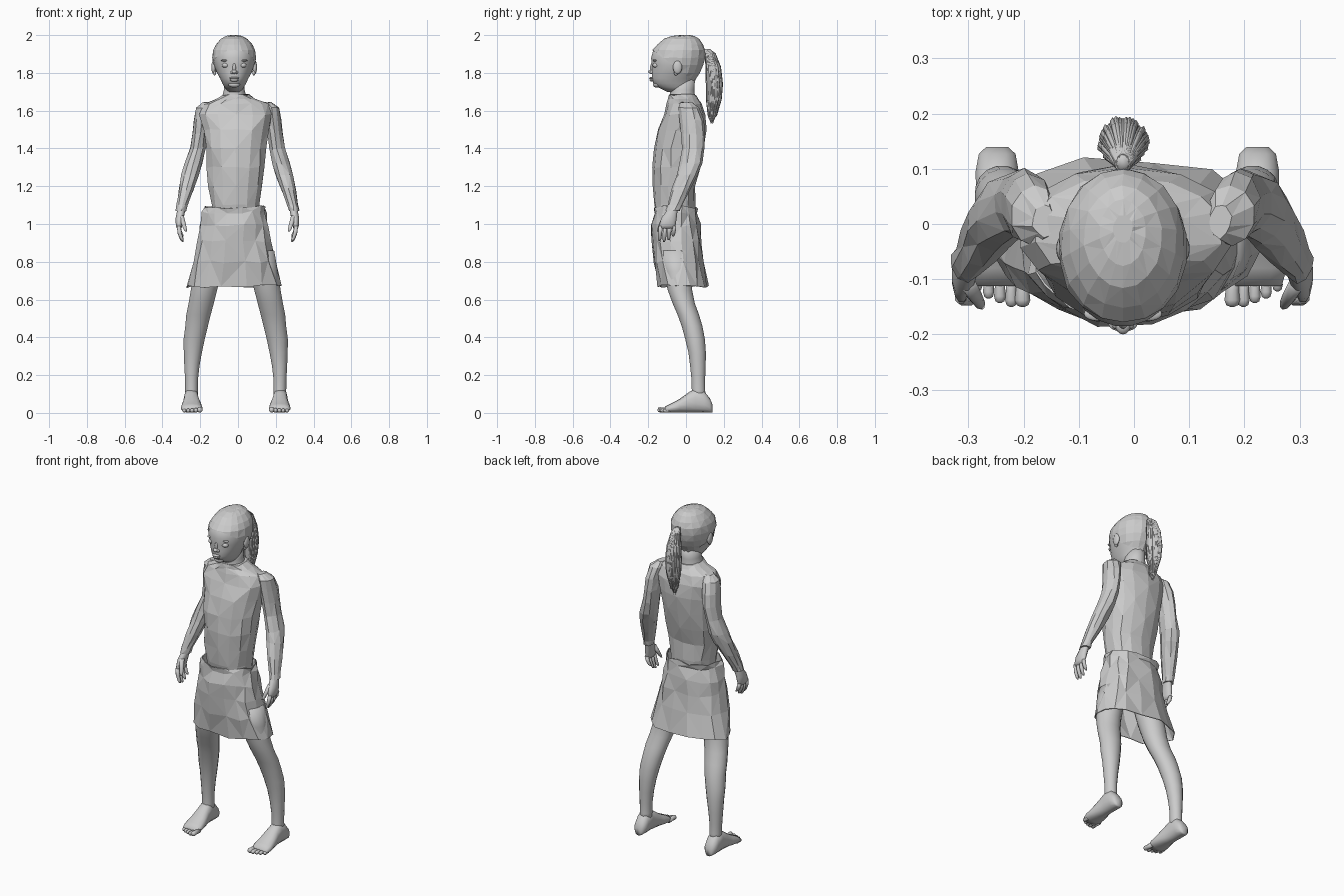
import bpy, bmesh, math, random
from mathutils import Vector

random.seed(4)
CX = -0.02          # head and torso sit slightly left of centre


def finish(name, bm, smooth=False, sub=0):
    bmesh.ops.recalc_face_normals(bm, faces=bm.faces)
    me = bpy.data.meshes.new(name)
    bm.to_mesh(me)
    bm.free()
    ob = bpy.data.objects.new(name, me)
    bpy.context.collection.objects.link(ob)
    if smooth:
        me.polygons.foreach_set("use_smooth", [True] * len(me.polygons))
    if sub:
        ob.modifiers.new("round", "SUBSURF").levels = sub
        ob.modifiers["round"].render_levels = sub
    return ob


def loft(bm, rings, n=12, axis="z", jitter=0, caps=True, power=1.0, tri=False):
    """Rings of (t, cx, c2, rx, r2) stacked along z or y."""
    loops = []
    for t, cx, c2, rx, r2 in rings:
        loop = []
        for i in range(n):
            a = 2 * math.pi * (i + 0.5) / n
            c, s = math.cos(a), math.sin(a)
            u = cx + rx * math.copysign(abs(c) ** power, c)
            v = c2 + r2 * math.copysign(abs(s) ** power, s)
            p = Vector((u, v, t) if axis == "z" else (u, t, v))
            p += Vector([random.uniform(-jitter, jitter) for _ in range(3)])
            loop.append(bm.verts.new(p))
        loops.append(loop)
    for k, (A, B) in enumerate(zip(loops, loops[1:])):
        for i in range(n):
            j = (i + 1) % n
            q = (A[i], A[j], B[j], B[i])
            if tri:
                o = (i + k) % 2
                bm.faces.new((q[o], q[o + 1], q[o + 2]))
                bm.faces.new((q[o], q[o + 2], q[(o + 3) % 4]))
            else:
                bm.faces.new(q)
    if caps:
        bm.faces.new(loops[0])
        bm.faces.new(loops[-1])
    return bm


def span(rows, cx):
    """Rows of (z, half width, front y, back y) into loft rings."""
    return [(z, cx, (f + b) / 2, rx, (b - f) / 2) for z, rx, f, b in rows]


def ball(name, loc, size):
    bm = bmesh.new()
    bmesh.ops.create_uvsphere(bm, u_segments=16, v_segments=10, radius=1)
    for v in bm.verts:
        v.co = Vector(loc) + Vector(a * b for a, b in zip(v.co, size))
    return finish(name, bm, True)


# head and neck
head = [(1.70, .035, -.10, .02), (1.725, .052, -.15, .03), (1.745, .064, -.174, .035),
        (1.77, .075, -.182, .047), (1.80, .092, -.182, .068), (1.84, .106, -.182, .086),
        (1.88, .112, -.186, .095), (1.92, .108, -.174, .095), (1.95, .092, -.148, .083),
        (1.975, .066, -.112, .063), (1.99, .037, -.07, .038), (1.995, .012, -.03, .01)]
finish("head", loft(bmesh.new(), span(head, CX), 24), True)
neck = [(1.63, .08, -.09, .055), (1.67, .066, -.088, .05), (1.71, .056, -.085, .045), (1.78, .052, -.09, .05)]
finish("neck", loft(bmesh.new(), span(neck, CX), 16), True)

# face
ball("nose_tip", (CX, -.183, 1.806), (.014, .017, .011))
ball("nose_bridge", (CX, -.179, 1.826), (.009, .011, .026))
ball("upper_lip", (CX, -.182, 1.772), (.026, .013, .007))
ball("lower_lip", (CX, -.18, 1.762), (.022, .013, .008))
ball("chin", (CX, -.155, 1.738), (.03, .02, .016))
for s in (-1, 1):
    ball("eye", (CX + s * .045, -.157, 1.84), (.02, .02, .014))
    ball("brow", (CX + s * .045, -.163, 1.866), (.026, .013, .006))
    ball("nostril", (CX + s * .012, -.18, 1.803), (.009, .011, .008))
    ball("ear", (CX + s * .109, -.045, 1.83), (.012, .024, .036))
    ball("ear_lobe", (CX + s * .104, -.052, 1.80), (.008, .012, .014))

# pulled-back hair: a grown copy of the head cut by a slanted hairline
cap = [(z + .005 * (z > 1.95), rx + .005, f - .005, b + .006) for z, rx, f, b in head]
bm = loft(bmesh.new(), span(cap, CX), 18, jitter=.0015, tri=True)
bmesh.ops.bisect_plane(bm, geom=bm.verts[:] + bm.edges[:] + bm.faces[:], clear_inner=True,
                       plane_co=(0, -.17, 1.915), plane_no=(0, .6, .8))
finish("hair_cap", bm)

# ponytail core and strands
tail = [(1.925, .012, .095, .125), (1.90, .022, .105, .152), (1.83, .034, .11, .178), (1.74, .04, .112, .188),
        (1.66, .034, .112, .182), (1.58, .018, .118, .16), (1.54, .005, .13, .142)]
finish("ponytail", loft(bmesh.new(), span(tail, CX), 12), True)
cu = bpy.data.curves.new("ponytail_strands", "CURVE")
cu.dimensions, cu.bevel_depth, cu.bevel_resolution = "3D", .006, 0
for i in range(44):
    a = 2 * math.pi * i / 44
    g = random.uniform(.92, 1.1)
    sp = cu.splines.new("POLY")
    rows = span(tail, CX)
    sp.points.add(len(rows) - 1)
    for k, (z, x, y, rx, ry) in enumerate(rows):
        h = 1 if k == 0 else g
        low = random.uniform(-.012, .03) if k > 4 else 0
        sp.points[k].co = (x + rx * h * math.cos(a), y + ry * h * math.sin(a), z + low, 1)
        sp.points[k].radius = (.5, .8, 1, 1, .9, .6, .15)[k]
ob = bpy.data.objects.new("ponytail_strands", cu)
bpy.context.collection.objects.link(ob)
bpy.context.view_layer.objects.active = ob
ob.select_set(True)
bpy.ops.object.convert(target="MESH")

# shirt body, faceted
shirt = [(1.05, .125, -.16, .045), (1.10, .131, -.168, .05), (1.20, .145, -.174, .052), (1.30, .155, -.176, .075),
         (1.40, .162, -.174, .098), (1.50, .175, -.152, .106), (1.58, .195, -.12, .10),
         (1.635, .17, -.10, .085), (1.66, .105, -.095, .068), (1.685, .072, -.09, .052)]
finish("shirt", loft(bmesh.new(), span(shirt, CX + .008), 14, jitter=.005, power=.88, tri=True))

# skirt, faceted and open at the hem
skirt = [(1.09, .158, -.16, .055), (1.06, .163, -.168, .06), (.99, .176, -.176, .07), (.91, .19, -.174, .075),
         (.80, .215, -.165, .09), (.67, .252, -.145, .115)]
sk = finish("skirt", loft(bmesh.new(), span(skirt, CX), 16, jitter=.009, caps=False, power=.85, tri=True))
mod = sk.modifiers.new("cloth", "SOLIDIFY")
mod.thickness = .004

for s, side in ((-1, "left"), (1, "right")):
    # sleeve: z, x, y, rx, ry measured from the body centre line
    sleeve = [(1.645, .16, .005, .02, .03), (1.615, .178, .015, .042, .055), (1.55, .188, .03, .045, .064),
              (1.48, .198, .037, .042, .064), (1.40, .21, .037, .042, .058), (1.32, .232, .025, .049, .06),
              (1.26, .25, .005, .048, .056), (1.18, .272, -.028, .04, .05), (1.10, .293, -.06, .03, .038),
              (1.07, .299, -.07, .029, .036)]
    AX = -.003
    finish(side + "_sleeve", loft(bmesh.new(), [(z, AX + s * x, y, a, b) for z, x, y, a, b in sleeve],
                                  10, jitter=.003, tri=True))
    # hand with four fingers and a thumb
    bm = bmesh.new()
    palm = [(1.10, .29, -.062, .022, .026), (1.07, .298, -.074, .022, .03), (1.03, .306, -.09, .022, .042),
            (.995, .309, -.098, .018, .045), (.975, .308, -.1, .012, .04)]
    loft(bm, [(z, AX + s * x, y, a, b) for z, x, y, a, b in palm], 12)
    for k in range(4):
        y, drop = -.134 + k * .024, (.08, .085, .075, .055)[k]
        loft(bm, [(.99 - drop * t, AX + s * (.311 - .022 * t * t), y - .006 * t, r, r)
                  for t, r in ((0, .011), (.5, .0115), (.85, .0095), (1, .005))], 8)
    loft(bm, [(1.045 - .085 * t, AX + s * (.298 - .025 * t), -.11 - .04 * t, r, r)
              for t, r in ((0, .015), (.5, .013), (.85, .01), (1, .005))], 8)
    finish(side + "_hand", bm, True)

    # leg
    LX = -.012
    leg = [(.86, .125, -.05, .08, .085), (.75, .148, -.045, .076, .075), (.65, .168, -.032, .071, .066),
           (.58, .183, -.012, .068, .06), (.52, .197, .012, .066, .058), (.46, .207, .032, .061, .056),
           (.39, .22, .048, .057, .053), (.32, .227, .059, .049, .047), (.25, .232, .063, .041, .042),
           (.18, .234, .065, .035, .037), (.12, .234, .066, .034, .036), (.06, .234, .068, .034, .04)]
    finish(side + "_leg", loft(bmesh.new(), [(z, LX + s * x, y, a, b) for z, x, y, a, b in leg], 16), True)
    # foot: y, x, half width, top height
    bm = bmesh.new()
    foot = [(.14, .236, .02, .045), (.127, .236, .034, .075), (.095, .236, .04, .115), (.05, .236, .039, .13),
            (.01, .234, .043, .105), (-.035, .233, .052, .072), (-.08, .233, .057, .048), (-.112, .233, .048, .032)]
    loft(bm, [(y, LX + s * x, h / 2 + .001, w, h / 2) for y, x, w, h in foot], 14, "y", power=.85)
    for k in range(5):
        x = .19 + .0205 * k
        r, tip = (.0145, .0115, .011, .0105, .01)[k], (-.15, -.15, -.143, -.135, -.122)[k]
        loft(bm, [(y, LX + s * x, .002 + r, r * f, r * f)
                  for y, f in ((-.085, 1), (tip + .03, .9), (tip + .012, 1.05), (tip + .003, .8), (tip, .3))], 8, "y")
    finish(side + "_foot", bm, True)
